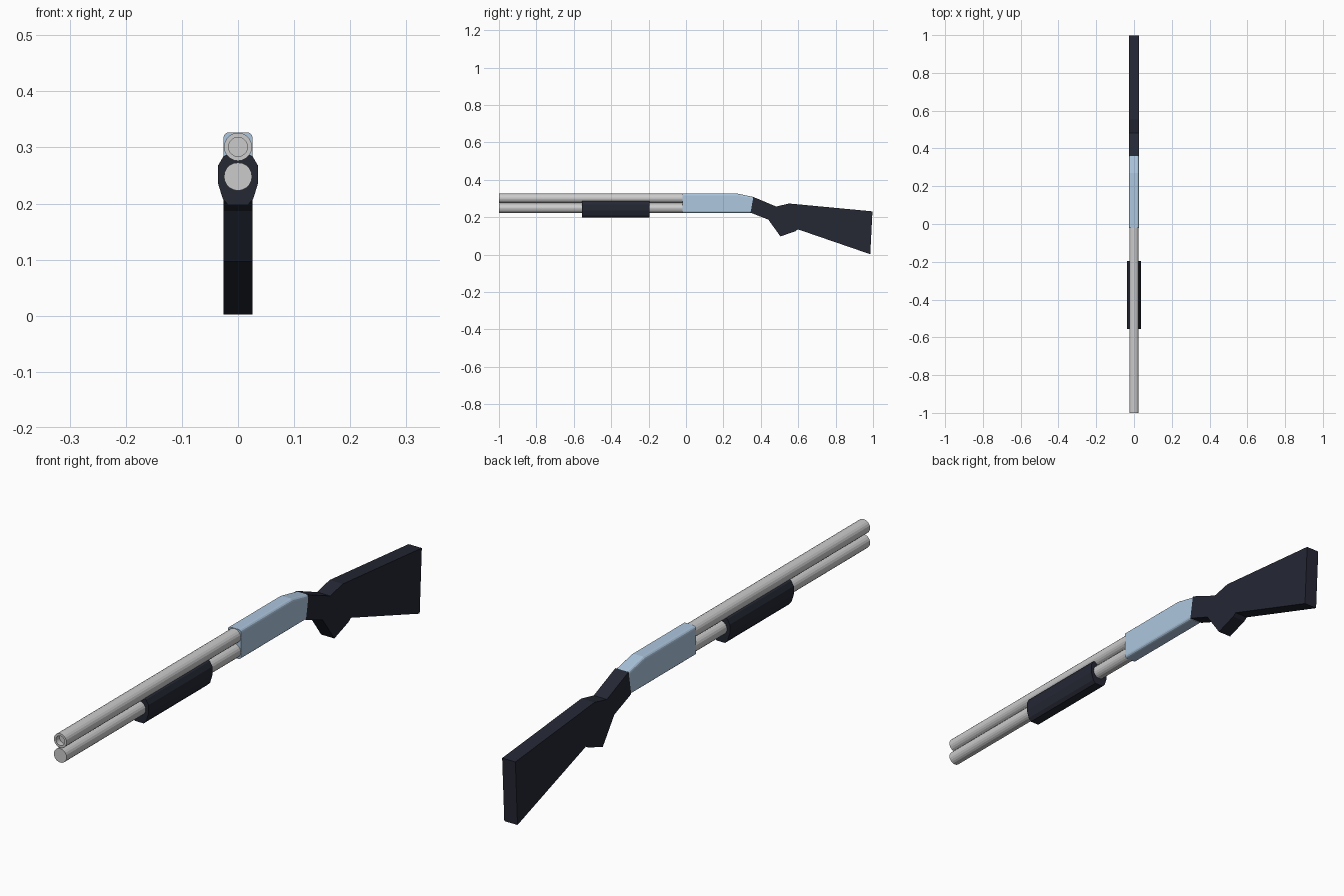
import bpy, bmesh, math

if "Cube" in bpy.data.objects:
    bpy.data.objects.remove(bpy.data.objects["Cube"])


def material(name, rgb):
    m = bpy.data.materials.new(name)
    m.diffuse_color = (*rgb, 1)
    m.use_nodes = True
    m.node_tree.nodes["Principled BSDF"].inputs["Base Color"].default_value = m.diffuse_color
    return m


blue = material("blue_steel", (0.42, 0.57, 0.74))
dark = material("dark_polymer", (0.018, 0.02, 0.034))


def finish(name, bm, mat=None):
    bmesh.ops.recalc_face_normals(bm, faces=bm.faces)
    mesh = bpy.data.meshes.new(name)
    bm.to_mesh(mesh)
    bm.free()
    obj = bpy.data.objects.new(name, mesh)
    bpy.context.collection.objects.link(obj)
    if mat:
        mesh.materials.append(mat)
    return obj


def extrude(points, vec):
    bm = bmesh.new()
    face = bm.faces.new([bm.verts.new(p) for p in points])
    geom = bmesh.ops.extrude_face_region(bm, geom=[face], use_keep_orig=True)["geom"]
    moved = [g for g in geom if isinstance(g, bmesh.types.BMVert)]
    bmesh.ops.translate(bm, verts=moved, vec=vec)
    return bm


def side_profile(points, half):
    return extrude([(-half, y, z) for y, z in points], (2 * half, 0, 0))


def lathe_y(name, path, z, sides=20):
    # rings of (radius, y) joined along the y axis, capped at both ends
    bm = bmesh.new()
    rings = []
    for r, y in path:
        rings.append([bm.verts.new((r * math.cos(a), y, z + r * math.sin(a)))
                      for a in (2 * math.pi * i / sides for i in range(sides))])
    for a, b in zip(rings, rings[1:]):
        for i in range(sides):
            j = (i + 1) % sides
            bm.faces.new((a[i], a[j], b[j], b[i]))
    bm.faces.new(rings[0])
    bm.faces.new(rings[-1])
    return finish(name, bm)


# Barrel with recessed bore, and tube below it
lathe_y("barrel", [(0.025, 0.02), (0.025, -1.0), (0.017, -1.0), (0.017, -0.98)], 0.301)
lathe_y("magazine_tube", [(0.025, 0.02), (0.025, -1.0)], 0.248)

# Receiver: side profile with its long edges rounded
bm = side_profile([(-0.02, 0.222), (-0.02, 0.327), (0.27, 0.327),
                   (0.36, 0.308), (0.345, 0.222)], 0.026)
long_edges = []
for e in bm.edges:
    a, b = (v.co for v in e.verts)
    if abs(a.x - b.x) < 1e-4 and abs(a.y - b.y) > 0.05:
        long_edges.append(e)
bmesh.ops.bevel(bm, geom=long_edges, offset=0.01, segments=3, profile=0.5,
                affect='EDGES')
finish("receiver", bm, blue)

# Sliding fore-end: mirrored cross-section swept along y
half = [(0.018, 0.288), (0.026, 0.284), (0.036, 0.267), (0.036, 0.237),
        (0.027, 0.208), (0.017, 0.197)]
section = half + [(-x, z) for x, z in reversed(half)]
finish("fore_end", extrude([(x, -0.555, z) for x, z in section], (0, 0.36, 0)), dark)

# Stock with pistol grip
stock = [(0.36, 0.308), (0.482, 0.257), (0.552, 0.273), (0.997, 0.231),
         (0.985, 0.002), (0.598, 0.135), (0.585, 0.125), (0.505, 0.097),
         (0.44, 0.187), (0.345, 0.224)]
finish("stock", side_profile(stock, 0.026), dark)
